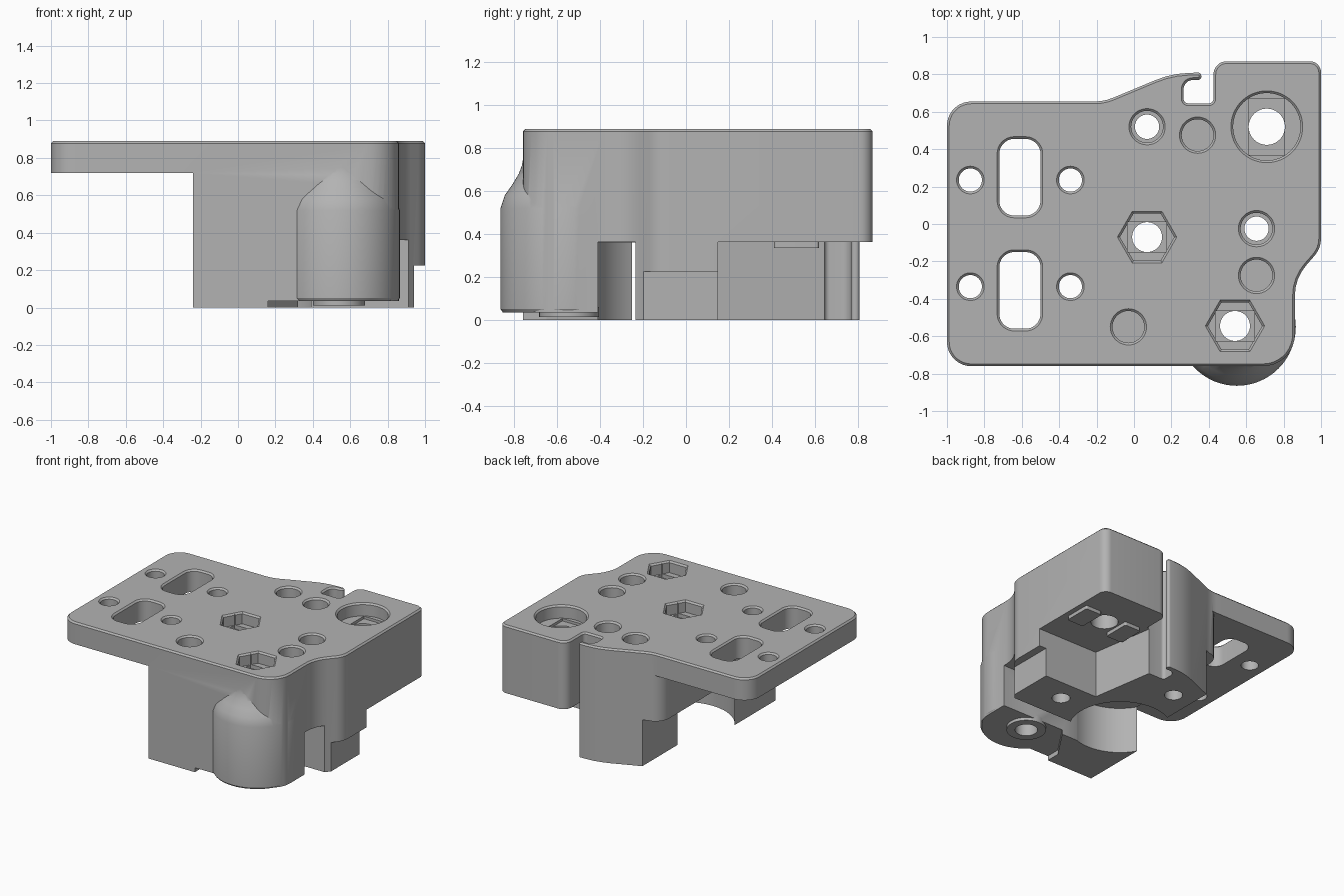
import bpy, bmesh
from math import sin, cos, tan, pi
from mathutils import Vector

if "Cube" in bpy.data.objects:
    bpy.data.objects.remove(bpy.data.objects["Cube"], do_unlink=True)

grey = bpy.data.materials.new("plain grey")
grey.use_nodes = True
grey.diffuse_color = (0.45, 0.45, 0.45, 1)
grey.node_tree.nodes["Principled BSDF"].inputs["Base Color"].default_value = grey.diffuse_color
TOP, LOW = 0.89, -0.1


def fillet(corners):
    """Round each (x, y, radius) corner of a counter-clockwise outline."""
    out = []
    for i, (x, y, r) in enumerate(corners):
        p = Vector((x, y))
        a = (Vector(corners[i - 1][:2]) - p).normalized()
        b = (Vector(corners[(i + 1) % len(corners)][:2]) - p).normalized()
        if r == 0:
            out.append(p)
            continue
        half = a.angle(b) / 2
        c = p + (a + b).normalized() * (r / sin(half))
        t = r / tan(half)
        va, vb = p + a * t - c, p + b * t - c
        turn = va.angle_signed(vb)
        n = max(3, int(abs(turn) / 0.16))
        for k in range(n + 1):
            w = -turn * k / n
            out.append(c + Vector((va.x * cos(w) - va.y * sin(w), va.x * sin(w) + va.y * cos(w))))
    return out


def circle(x, y, r, n=40):
    return [Vector((x + r * cos(2 * pi * k / n), y + r * sin(2 * pi * k / n))) for k in range(n)]


def rect(x0, x1, y0, y1, r=0):
    return fillet([(x0, y0, r), (x1, y0, r), (x1, y1, r), (x0, y1, r)])


def grow(pts, d):
    """Offset an outline outwards by d."""
    out = []
    for i, p in enumerate(pts):
        e = (p - pts[i - 1]).normalized()
        f = (pts[(i + 1) % len(pts)] - p).normalized()
        n = Vector((e.y + f.y, -e.x - f.x)).normalized()
        out.append(p + n * (d / max(0.5, n.dot(Vector((e.y, -e.x))))))
    return out


def loft(name, pts, rings):
    """Stack offset copies of an outline at (height, offset) rings."""
    bm = bmesh.new()
    loops = [[bm.verts.new((p.x, p.y, z)) for p in grow(pts, d)] for z, d in rings]
    n = len(pts)
    bm.faces.new(loops[0][::-1])
    bm.faces.new(loops[-1])
    for lo, hi in zip(loops, loops[1:]):
        for i in range(n):
            j = (i + 1) % n
            bm.faces.new((lo[i], lo[j], hi[j], hi[i]))
    bmesh.ops.recalc_face_normals(bm, faces=bm.faces)
    me = bpy.data.meshes.new(name)
    bm.to_mesh(me)
    bm.free()
    me.materials.append(grey)
    ob = bpy.data.objects.new(name, me)
    bpy.context.collection.objects.link(ob)
    return ob


def combine(pts, rings, op="DIFFERENCE"):
    tool = loft("tool", pts, rings)
    tool.hide_render = True
    mod = body.modifiers.new("combine", "BOOLEAN")
    mod.object, mod.operation, mod.solver = tool, op, "EXACT"
    bpy.context.view_layer.objects.active = body
    bpy.ops.object.modifier_apply(modifier=mod.name)
    bpy.data.objects.remove(tool, do_unlink=True)


def hole(pts, bottom=LOW, rim=0.012):
    combine(pts, [(bottom, 0), (TOP - rim, 0), (TOP + rim, 2 * rim)])


def under(pts, ceiling):
    combine(pts, [(LOW, 0), (ceiling, 0)])


# Full-height block with the plate outline, hooked slit and softened top edge
outline = fillet([
    (-1, -0.76, 0.13), (0.86, -0.76, 0.17), (0.86, -0.29, 0.25), (1, -0.13, 0.14),
    (1, 0.87, 0.06), (0.425, 0.87, 0.07), (0.425, 0.645, 0.025), (0.265, 0.645, 0.025),
    (0.265, 0.77, 0.05), (0.36, 0.77, 0.018), (0.36, 0.81, 0.018), (0.2, 0.805, 0.5),
    (-0.16, 0.655, 0.25), (-1, 0.655, 0.13)])
body = loft("carriage_body", outline, [(0, 0), (TOP - 0.012, 0), (TOP, -0.012)])

# Rounded bulge on the front
combine(circle(0.55, -0.55, 0.315, 64),
        [(0.02, -0.02), (0.05, 0), (0.52, 0), (0.58, -0.02), (0.63, -0.055),
         (0.68, -0.085), (0.72, -0.1), (0.77, -0.108)], "UNION")

# Space under the thin plate on the right
under(fillet([(-1.2, -1, 0), (-0.24, -1, 0), (-0.24, 0.62, 0.12), (-0.1, 0.7, 0),
              (-0.1, 1, 0), (-1.2, 1, 0)]), 0.72)
under(rect(-0.4, -0.1, 0.1, 1), 0.36)

# Round cavity and side channel
under(circle(0.07, -0.07, 0.36, 64), 0.361)
under(rect(0.07, 1.2, -0.41, -0.235), 0.362)

# Space below the rear left block, and step on the left side
under(fillet([(0.48, 0.15, 0), (1.2, 0.15, 0), (1.2, 1, 0), (0.4, 1, 0), (0.4, 0.66, 0)]), 0.363)
under(rect(0.94, 1.2, -0.33, 0.2), 0.225)

# Raised underside of the bulge beside the foot
under(fillet([(0.16, -1, 0), (1.2, -1, 0), (1.2, -0.35, 0), (0.36, -0.35, 0), (0.16, -0.65, 0)]), 0.035)
combine(circle(0.54, -0.545, 0.14), [(0.012, 0), (0.06, 0)], "UNION")

# Pads beneath the rear block
for x in (0.53, 0.89):
    combine(rect(x - 0.07, x + 0.07, 0.41, 0.62, 0.015), [(0.335, 0), (0.4, 0)], "UNION")

# Screw holes and slots in the plate
for y in (0.235, -0.335):
    for x in (-0.875, -0.34):
        hole(circle(x, y, 0.062))
for y in (0.25, -0.355):
    hole(rect(-0.72, -0.5, y - 0.205, y + 0.205, 0.08))

# Stepped screw holes
for x, y in ((0.07, 0.52), (0.655, -0.025)):
    hole(circle(x, y, 0.065))
    hole(circle(x, y, 0.085), 0.77)

# Blind round pockets
for x, y in ((0.34, 0.475), (0.655, -0.275), (-0.03, -0.55)):
    hole(circle(x, y, 0.085), 0.77)

# Hexagonal nut pockets with a crosswise relief and a bore
for x, y in ((0.07, -0.07), (0.54, -0.545)):
    hole(circle(x, y, 0.145, 6), 0.8)
    hole(rect(x - 0.105, x + 0.105, y - 0.08, y + 0.08), 0.77, 0.001)
    hole(circle(x, y, 0.08), LOW, 0.001)

# Large round recess with its bore
hole(circle(0.71, 0.52, 0.18, 64), 0.79)
hole(rect(0.615, 0.805, 0.37, 0.67), 0.77, 0.001)
hole(circle(0.71, 0.52, 0.097), LOW, 0.001)

# Smooth the curved walls, keep the edges sharp
bpy.ops.object.select_all(action="DESELECT")
body.select_set(True)
bpy.context.view_layer.objects.active = body
bpy.ops.object.shade_smooth_by_angle(angle=0.5)
